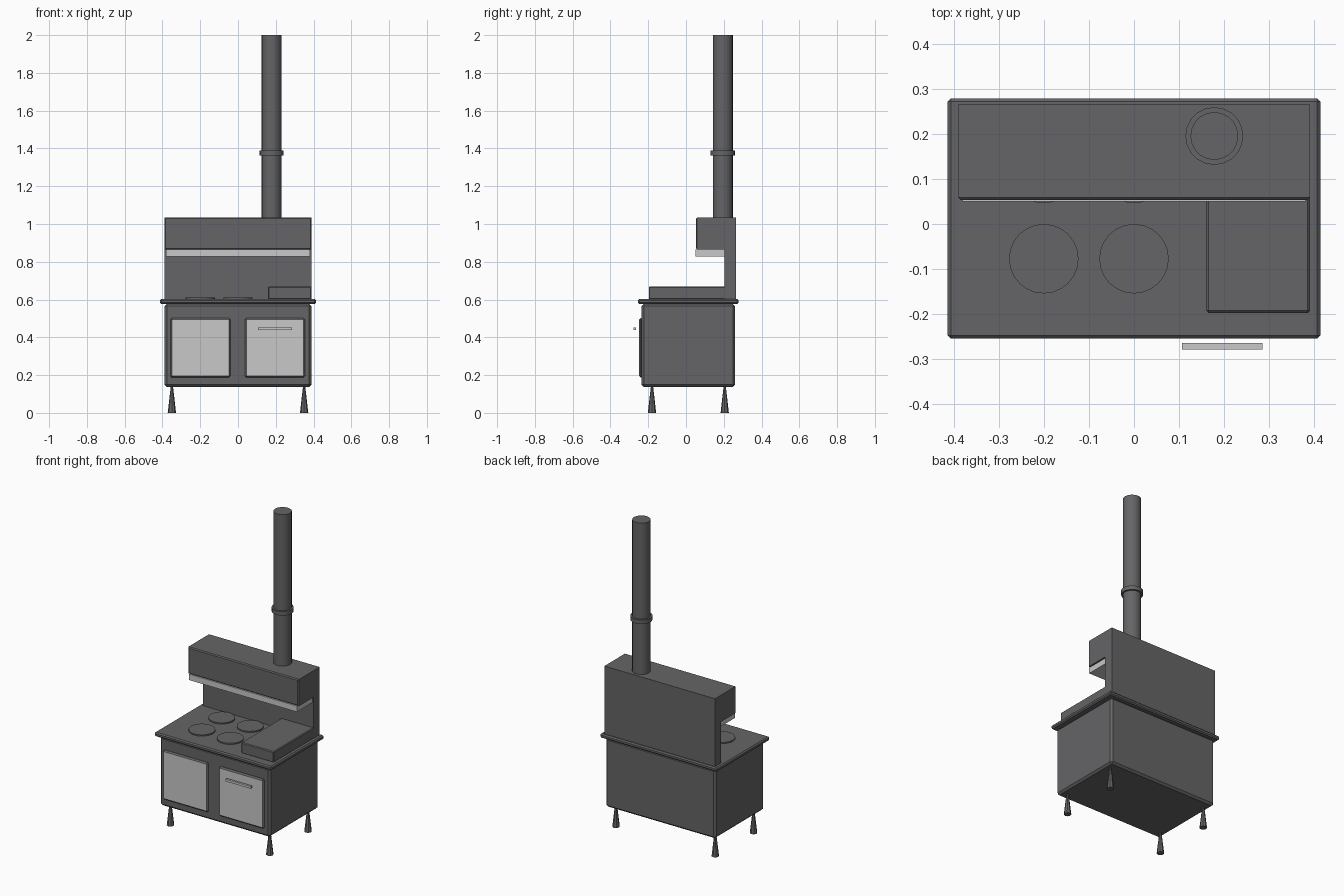
import bpy, bmesh

old = bpy.data.objects.get("Cube")
if old:
    bpy.data.objects.remove(old, do_unlink=True)


def material(name, rgb):
    m = bpy.data.materials.new(name)
    m.use_nodes = True
    m.diffuse_color = (*rgb, 1)
    m.node_tree.nodes["Principled BSDF"].inputs["Base Color"].default_value = (*rgb, 1)
    return m


IRON = material("dark iron", (0.13, 0.13, 0.135))
STEEL = material("light steel", (0.58, 0.58, 0.58))


def finish(name, bm, *mats):
    """Turn a bmesh into a named object."""
    bmesh.ops.recalc_face_normals(bm, faces=bm.faces)
    mesh = bpy.data.meshes.new(name)
    bm.to_mesh(mesh)
    bm.free()
    obj = bpy.data.objects.new(name, mesh)
    bpy.context.collection.objects.link(obj)
    for m in mats:
        mesh.materials.append(m)
    return obj


def box(name, x, y, z, *mats, bevel=0):
    """Box between pairs of limits, with optional chamfered edges."""
    bm = bmesh.new()
    bmesh.ops.create_cube(bm, size=1)
    for v in bm.verts:
        v.co = [lim[0] if c < 0 else lim[1] for c, lim in zip(v.co, (x, y, z))]
    if bevel:
        bmesh.ops.bevel(bm, geom=bm.edges[:], offset=bevel, segments=1, affect='EDGES')
    return finish(name, bm, *mats)


def cylinder(name, x, y, z, r_low, r_high, sides, mat, smooth=True):
    bm = bmesh.new()
    bmesh.ops.create_cone(bm, cap_ends=True, segments=sides, radius1=r_low,
                          radius2=r_high, depth=z[1] - z[0])
    bmesh.ops.translate(bm, verts=bm.verts, vec=(x, y, (z[0] + z[1]) / 2))
    obj = finish(name, bm, mat)
    if smooth:
        bpy.ops.object.select_all(action='DESELECT')
        obj.select_set(True)
        bpy.context.view_layer.objects.active = obj
        bpy.ops.object.shade_smooth_by_angle()
    return obj


# Oven body and cooktop
box("oven_body", (-0.388, 0.388), (-0.235, 0.26), (0.137, 0.577), IRON, bevel=0.012)
box("cooktop", (-0.413, 0.413), (-0.254, 0.278), (0.577, 0.603), IRON, bevel=0.007)
box("griddle", (0.16, 0.39), (-0.197, 0.21), (0.6, 0.67), IRON, bevel=0.005)

# Burners
for row, y in (("front", -0.077), ("back", 0.123)):
    for side, x in (("right", -0.2), ("left", 0)):
        cylinder(f"burner_{row}_{side}", x, y, (0.6, 0.611), 0.077, 0.077, 24, IRON)

# Back panel and overhanging hood as one extruded profile
profile = [(0.265, 0.6), (0.265, 1.035), (0.053, 1.035),
           (0.053, 0.865), (0.205, 0.865), (0.205, 0.6)]
bm = bmesh.new()
side_face = bm.faces.new([bm.verts.new((-0.39, y, z)) for y, z in profile])
ext = bmesh.ops.extrude_face_region(bm, geom=[side_face])
moved = [g for g in ext["geom"] if isinstance(g, bmesh.types.BMVert)]
bmesh.ops.translate(bm, verts=moved, vec=(0.78, 0, 0))
front_edges = [e for e in bm.edges if all(v.co.y < 0.1 for v in e.verts)]
bmesh.ops.bevel(bm, geom=front_edges, offset=0.006, segments=1, affect='EDGES')
finish("back_panel_and_hood", bm, IRON)
box("hood_light_strip", (-0.38, 0.38), (0.05, 0.205), (0.828, 0.865), STEEL)

# Oven doors: pale front face, dark chamfered rim
for side, x in (("right", (-0.358, -0.04)), ("left", (0.036, 0.354))):
    door = box(f"oven_door_{side}", x, (-0.248, -0.23), (0.187, 0.502), IRON, STEEL, bevel=0.008)
    for p in door.data.polygons:
        p.material_index = int(p.normal.y < -0.9)
box("door_handle", (0.106, 0.285), (-0.278, -0.264), (0.438, 0.452), STEEL)

# Chimney pipe with collar
cylinder("chimney_pipe", 0.178, 0.195, (1.03, 2.0), 0.053, 0.053, 20, IRON)
cylinder("chimney_collar", 0.178, 0.195, (1.362, 1.388), 0.064, 0.064, 20, IRON)

# Splayed legs
for row, y in (("front", -0.18), ("back", 0.205)):
    for side, x in (("right", -0.35), ("left", 0.35)):
        cylinder(f"leg_{row}_{side}", x, y, (0, 0.14), 0.022, 0.006, 8, IRON, smooth=False)
